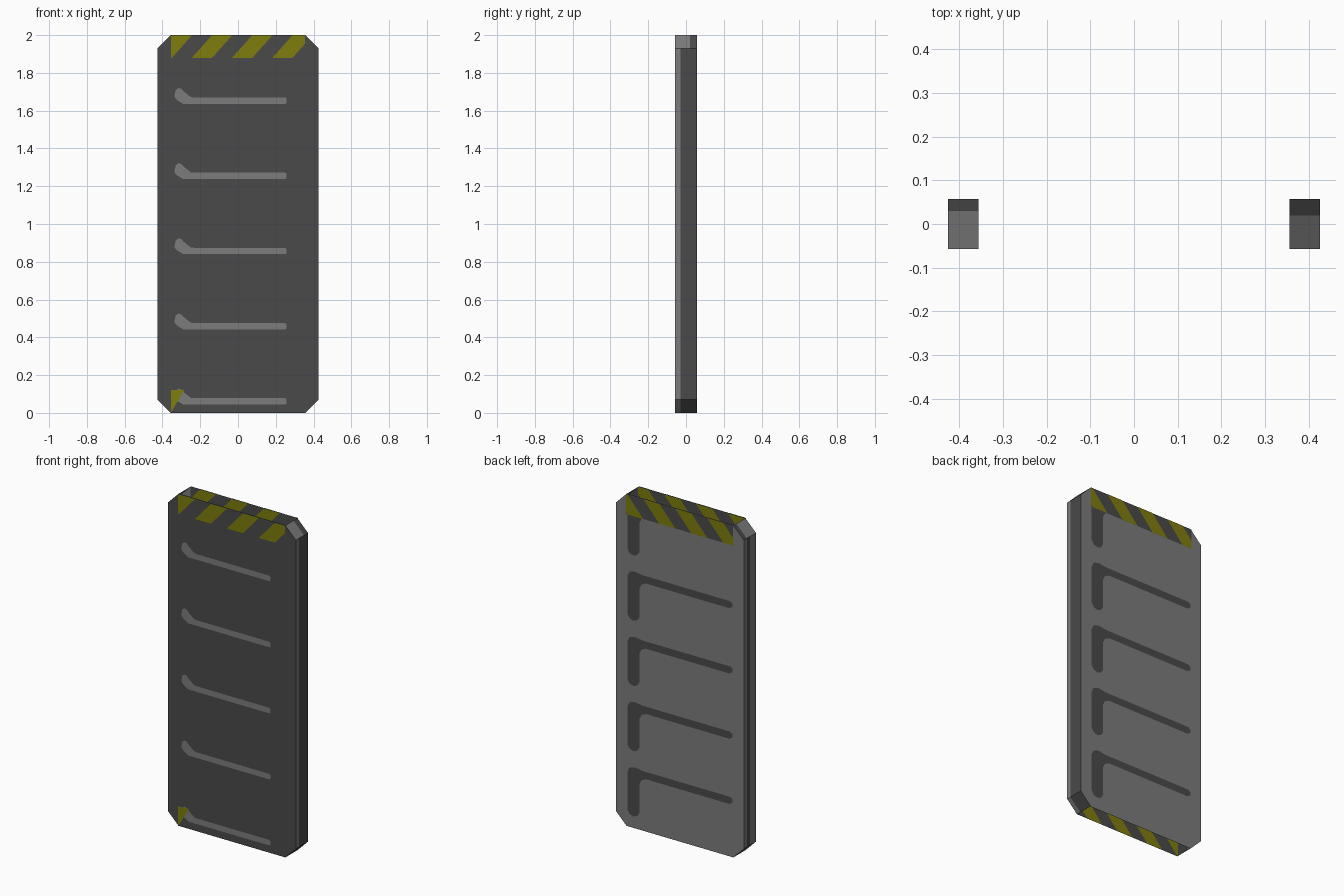
import bpy, bmesh

if "Cube" in bpy.data.objects:
    bpy.data.objects.remove(bpy.data.objects["Cube"])

def material(name, rgb):
    m = bpy.data.materials.new(name)
    m.diffuse_color = (*rgb, 1)
    m.use_nodes = True
    m.node_tree.nodes["Principled BSDF"].inputs["Base Color"].default_value = m.diffuse_color
    return m

DARK = material("dark grey", (0.068, 0.068, 0.068))
LIGHT = material("light grey", (0.2, 0.2, 0.2))
YELLOW = material("hazard yellow", (0.21, 0.205, 0.004))

W, C, H, D = 0.426, 0.07, 2.0, 0.0575   # half width, corner cut, height, half depth
IN = W - C

def finish(name, bm, mats):
    me = bpy.data.meshes.new(name)
    bm.to_mesh(me)
    bm.free()
    for m in mats:
        me.materials.append(m)
    ob = bpy.data.objects.new(name, me)
    bpy.context.collection.objects.link(ob)
    return ob

def sheets(name, polys, y, mat, facing, clip=None):
    """Flat outlines (x, z) at depth y, with normals along facing * y."""
    bm = bmesh.new()
    for poly in polys:
        f = bm.faces.new([bm.verts.new((x, y, z)) for x, z in poly])
        f.normal_update()
        if f.normal.y * facing < 0:
            f.normal_flip()
    if clip:
        for s in (1, -1):
            bmesh.ops.bisect_plane(bm, geom=bm.verts[:] + bm.edges[:] + bm.faces[:],
                                   plane_co=(s * clip, 0, 0), plane_no=(s, 0, 0),
                                   clear_outer=True)
    return finish(name, bm, [mat])

# front and back panels (the shell is open at top and bottom)
octagon = [(-IN, 0), (IN, 0), (W, C), (W, H - C), (IN, H), (-IN, H), (-W, H - C), (-W, C)]
sheets("front_panel", [octagon], -D, DARK, -1)
sheets("back_panel", [octagon], D, LIGHT, 1)

# side walls with cut corners, banded in two greys along the depth
def wall(name, s, is_light):
    bm = bmesh.new()
    path = [(IN, 0), (W, C), (W, H - C), (IN, H)]
    ys = [-D, -0.03, 0.0, 0.02, 0.03, D]
    rows = [[bm.verts.new((s * x, y, z)) for y in ys] for x, z in path]
    for i in range(3):
        for j in range(5):
            q = [rows[i][j], rows[i][j + 1], rows[i + 1][j + 1], rows[i + 1][j]]
            f = bm.faces.new(q if s > 0 else q[::-1])
            f.normal_update()
            if f.normal.x * s < 0:
                f.normal_flip()
            f.material_index = 1 if is_light(i, (ys[j] + ys[j + 1]) / 2) else 0
    finish(name, bm, [DARK, LIGHT])

wall("right_wall", 1, lambda i, y: y < (0.02 if i == 2 else -0.03))
wall("left_wall", -1, lambda i, y: y < 0.03 if i == 2 else not 0 < y < 0.03)

# hooked grooves, painted on both sides of each panel
front_hook = [(-.335, .03), (-.33, .055), (-.315, .066), (-.3, .062), (-.29, .05),
              (-.25, .018), (-.23, .016), (.25, .016), (.258, .008), (.258, -.012),
              (.25, -.018), (-.29, -.018), (-.32, 0), (-.335, .015)]
back_hook = [(.35, -.235), (.335, -.26), (.31, -.268), (.285, -.26), (.268, -.235),
             (.268, -.06), (.255, -.035), (.225, -.022), (-.33, -.022), (-.352, -.008),
             (-.352, .01), (-.335, .022), (.25, .022), (.3, .03), (.335, .02), (.35, -.01)]

def repeat(outline, top, step):
    return [[(x, top - step * k + z) for x, z in outline] for k in range(5)]

STEP = 0.0015
front_hooks = repeat(front_hook, 1.654, 0.398)
back_hooks = repeat(back_hook, 1.91, 0.393)
for side, polys, s, mat in (("front", front_hooks, -1, LIGHT), ("back", back_hooks, 1, DARK)):
    sheets(side + "_grooves_outer", polys, s * (D + STEP), mat, s)
    sheets(side + "_grooves_inner", polys, s * (D - STEP), mat, -s)

# hazard bands: slanted yellow stripes on a dark strip
BAND = 0.12

def stripes(first, z):
    return [[(a, z), (a + .107, z), (a + .214, z + BAND), (a + .107, z + BAND)]
            for a in (first + .213 * k for k in range(4))]

def strip(z):
    return [[(-IN, z), (IN, z), (IN, z + BAND), (-IN, z + BAND)]]

for side, s, first in (("front", -1, -.457), ("back", 1, -.399)):
    for place, z, d, face in (("top_outer", H - BAND, 1, s), ("top_inner", H - BAND, -1, -s),
                              ("bottom_inner", 0, -1, -s)):
        sheets(f"{side}_{place}_strip", strip(z), s * (D + d * 2 * STEP), DARK, face)
        sheets(f"{side}_{place}_stripes", stripes(first, z), s * (D + d * 3 * STEP),
               YELLOW, face, clip=IN)

# small yellow corner at the foot of the front
sheets("front_foot_mark", [[(-IN, 0), (-.285, .12), (-IN, .12)]], -D - 2 * STEP, YELLOW, -1)
